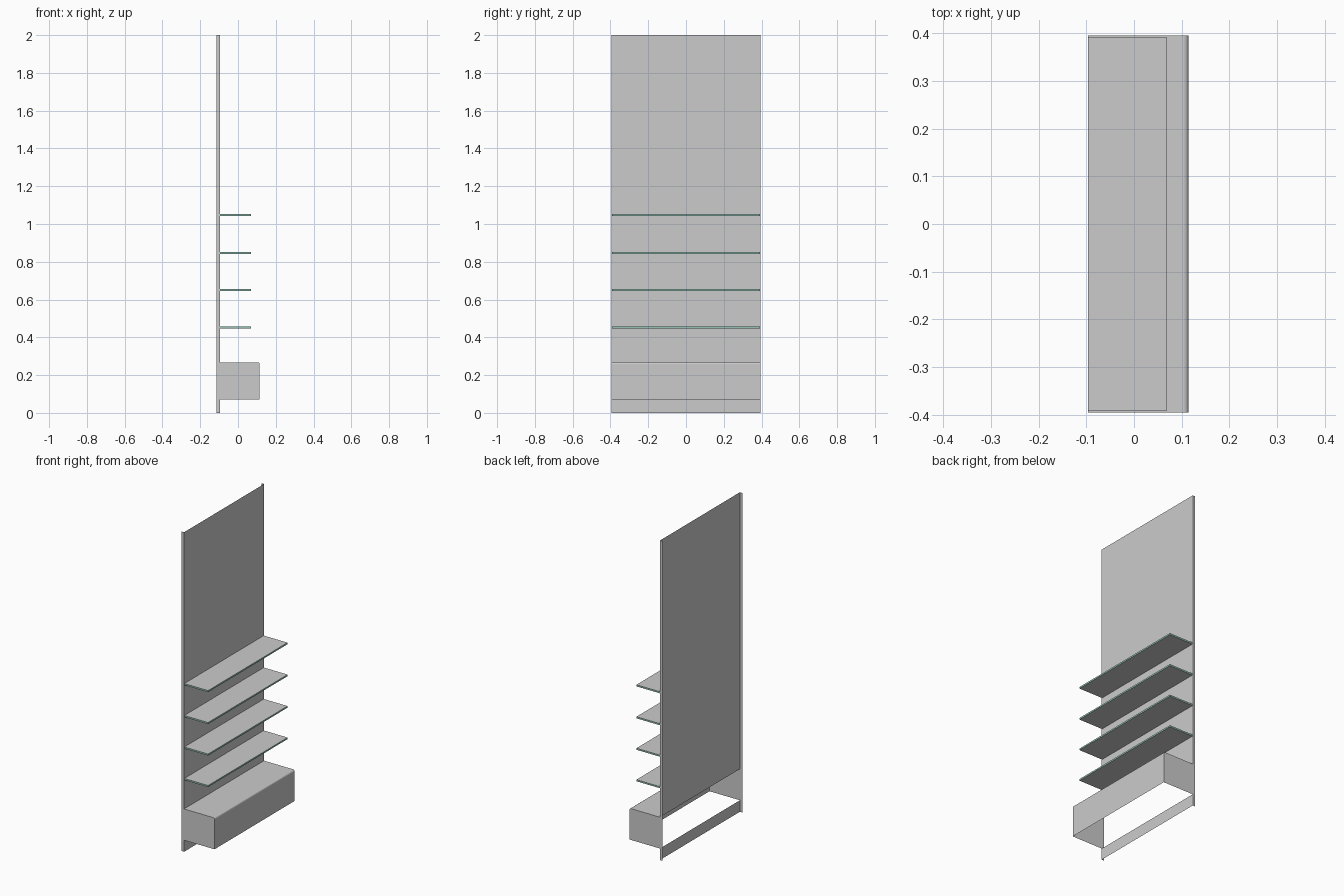
import bpy, bmesh, math

if "Cube" in bpy.data.objects:
    bpy.data.objects.remove(bpy.data.objects["Cube"])

BACK, FACE, FRONT = -0.1145, -0.0965, 0.1145   # x of flange edge, panel face, box front
HALF = 0.3955                                  # half width along y
LOW, TOP, R = 0.072, 0.268, 0.010              # box bottom, box top, lip radius


def folded_sheet(name, profile):
    """Sheet metal: a profile (x, z) run along y, with end cheeks reaching to BACK."""
    bm = bmesh.new()
    ends = profile + [(BACK, profile[-1][1]), (BACK, profile[0][1])]
    near = [bm.verts.new((x, -HALF, z)) for x, z in ends]
    far = [bm.verts.new((x, HALF, z)) for x, z in ends]
    strips = []
    for i in range(len(profile) - 1):
        strips.append(bm.faces.new((near[i], far[i], far[i + 1], near[i + 1])))
    bm.faces.new(near)
    bm.faces.new(far[::-1])
    if len(strips) > 2:                        # smooth rounded lip
        for f in strips[1:-1]:
            f.smooth = True
    me = bpy.data.meshes.new(name)
    bm.to_mesh(me)
    bm.free()
    ob = bpy.data.objects.new(name, me)
    bpy.context.collection.objects.link(ob)
    return ob


def material(name, color):
    m = bpy.data.materials.new(name)
    m.diffuse_color = color
    m.use_nodes = True
    m.node_tree.nodes["Principled BSDF"].inputs["Base Color"].default_value = m.diffuse_color
    return m


# Back panel above the box, and the strip below it (open behind and under the box)
folded_sheet("back_panel", [(FACE, TOP), (FACE, 2.0)])
folded_sheet("kick_strip", [(FACE, 0.0), (FACE, LOW)])

# Base box: front, rounded top lip, top and cheeks
lip = [(FRONT - R + R * math.cos(a), TOP - R + R * math.sin(a))
       for a in (math.pi / 2 * i / 4 for i in range(5))]
folded_sheet("base_box", [(FRONT, LOW)] + lip + [(FACE, TOP)])

# Glass shelves: grey faces with green edges
glass = material("shelf_glass", (0.60, 0.60, 0.60, 1))
edge = material("shelf_edge", (0.30, 0.55, 0.47, 1))
SHELF_FRONT, THICK, SHELF_HALF = 0.068, 0.010, 0.393
for n, z in enumerate((0.453, 0.650, 0.847, 1.047)):
    bm = bmesh.new()
    bmesh.ops.create_cube(bm, size=1)
    for v in bm.verts:
        v.co = ((FACE + SHELF_FRONT) / 2 + v.co.x * (SHELF_FRONT - FACE),
                v.co.y * 2 * SHELF_HALF, z + v.co.z * THICK)
    bm.normal_update()
    for f in bm.faces:
        f.material_index = 0 if abs(f.normal.z) > 0.5 else 1
    # the rear edge sits flush against the panel
    bmesh.ops.delete(bm, geom=[f for f in bm.faces if f.normal.x < -0.5], context='FACES')
    me = bpy.data.meshes.new(f"shelf_{n + 1}")
    bm.to_mesh(me)
    bm.free()
    me.materials.append(glass)
    me.materials.append(edge)
    bpy.context.collection.objects.link(bpy.data.objects.new(f"shelf_{n + 1}", me))
